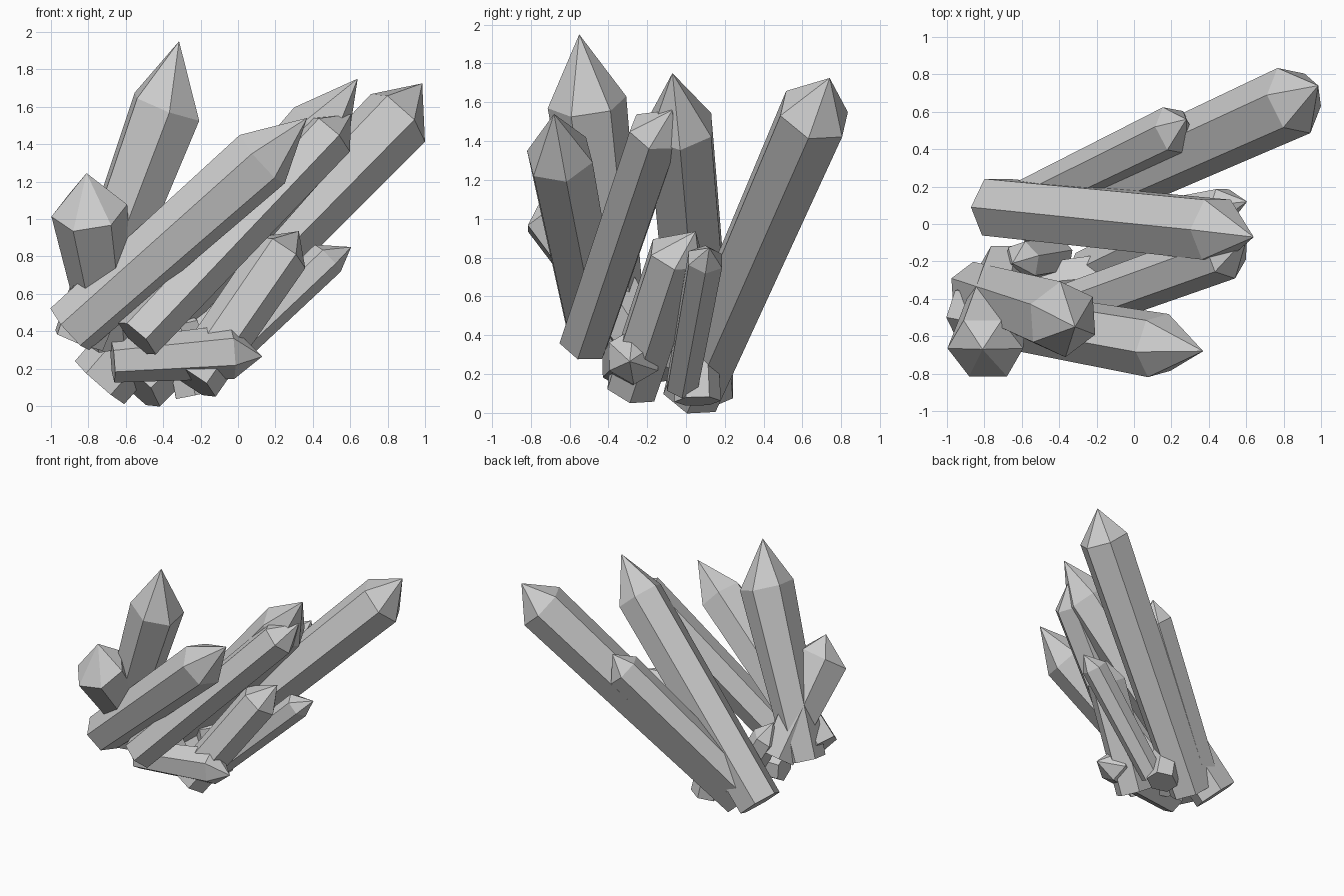
import bpy, bmesh, math
from mathutils import Vector

if "Cube" in bpy.data.objects:
    bpy.data.objects.remove(bpy.data.objects["Cube"])


def crystal(name, base, shoulder, tip, r_base, r_top, hint):
    """Six-sided tapered prism with a pointed end; hint aims one of its edges."""
    base, shoulder, tip, hint = map(Vector, (base, shoulder, tip, hint))
    axis = (shoulder - base).normalized()
    u = (hint - axis * hint.dot(axis)).normalized()
    v = axis.cross(u)
    bm = bmesh.new()

    def ring(centre, r):
        return [bm.verts.new(centre + r * (u * math.cos(i * math.pi / 3) + v * math.sin(i * math.pi / 3)))
                for i in range(6)]

    low, high, apex = ring(base, r_base), ring(shoulder, r_top), bm.verts.new(tip)
    for i in range(6):
        j = (i + 1) % 6
        bm.faces.new((low[i], low[j], high[j], high[i]))
        bm.faces.new((high[i], high[j], apex))
    bm.faces.new(low[::-1])
    bmesh.ops.recalc_face_normals(bm, faces=bm.faces)
    mesh = bpy.data.meshes.new(name)
    bm.to_mesh(mesh)
    bm.free()
    bpy.context.collection.objects.link(bpy.data.objects.new(name, mesh))


# Large crystals
crystal("tall_crystal", (-.85, -.35, .35), (-.38, -.51, 1.60), (-.315, -.55, 1.95), .15, .205, (.12, -1, 0))
crystal("left_crystal", (-.685, -.22, .36), (-.795, -.665, 1.045), (-.81, -.67, 1.245), .14, .205, (-1, -.1, 0))
crystal("back_crystal", (-.54, .03, .105), (.855, .66, 1.54), (.985, .74, 1.725), .165, .195, (.15, -.03, -.13))
crystal("rear_crystal", (-.58, .11, .24), (.22, .5, 1.12), (.28, .56, 1.26), .125, .14, (.15, -.03, -.13))
crystal("long_crystal", (-.74, .09, .125), (.44, -.03, 1.475), (.64, -.07, 1.75), .175, .185, (-.75, 0, .65))
crystal("middle_crystal", (-.54, -.525, .36), (.49, -.155, 1.45), (.605, -.07, 1.56), .135, .145, (-.05, -.1, .1))
crystal("front_crystal", (-.9, -.47, .41), (.13, -.65, 1.32), (.37, -.68, 1.54), .155, .18, (-.05, -.16, .03))

# Small crystals around the foot
crystal("right_crystal", (-.24, -.28, .13), (.235, -.05, .82), (.325, .05, .935), .145, .15, (-.07, -.14, .06))
crystal("far_right_crystal", (-.2, -.02, .14), (.48, .1, .79), (.605, .12, .85), .09, .1, (-.1, 0, .1))
crystal("low_crystal", (-.67, -.33, .24), (-.03, -.27, .29), (.13, -.29, .265), .115, .145, (0, 0, 1))
crystal("short_crystal", (-.42, -.17, .2), (-.6, -.2, .52), (-.65, -.21, .65), .11, .11, (1, .3, 0))
crystal("upright_crystal", (-.23, .06, .06), (-.31, .05, .44), (-.34, .05, .55), .12, .11, (.866, .5, 0))
